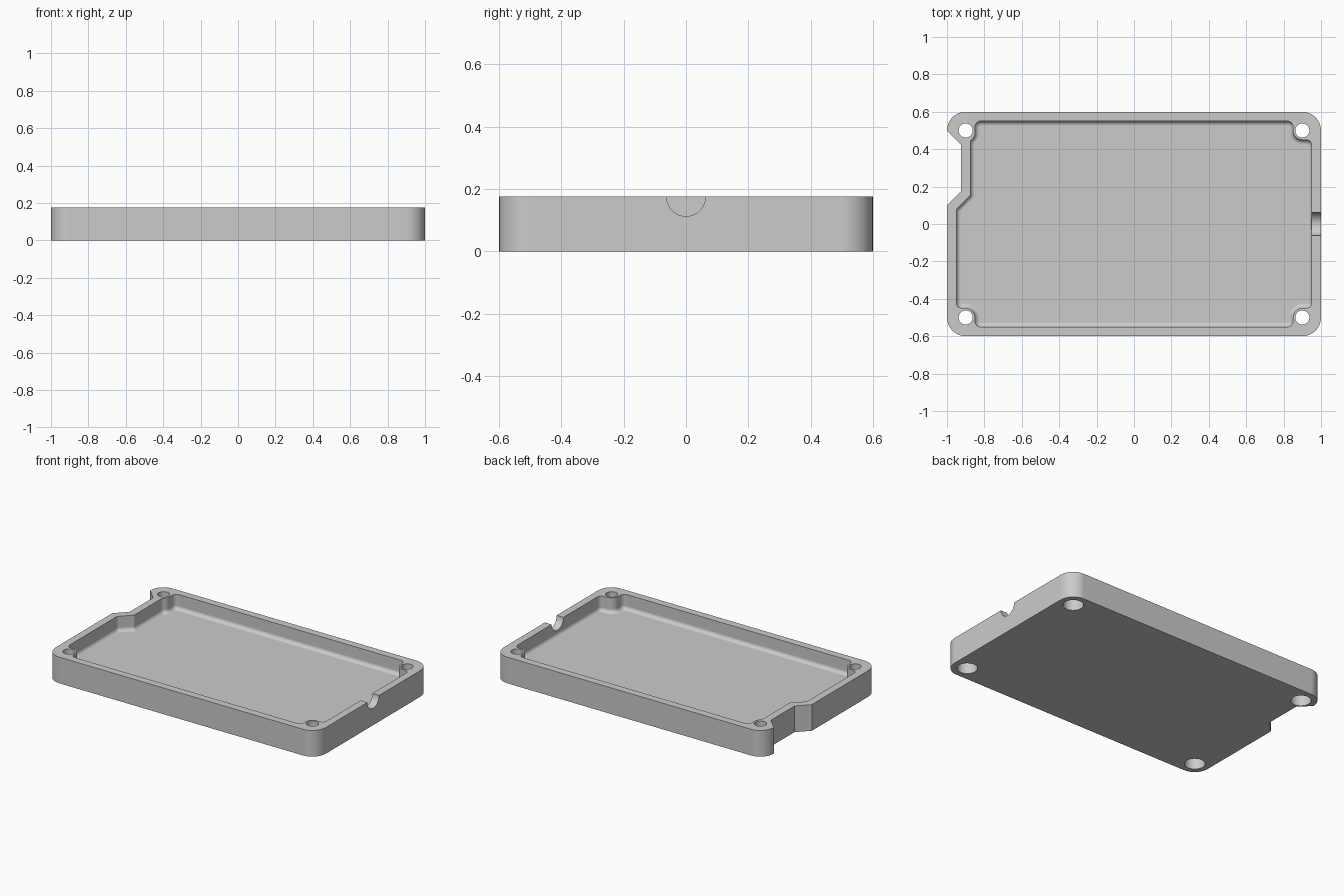
import bpy, bmesh, math
from mathutils import Vector

cube = bpy.data.objects.get("Cube")
if cube:
    bpy.data.objects.remove(cube)

HEIGHT, FLOOR, FILLET = 0.175, 0.075, 0.025
SEGS = 8

grey = bpy.data.materials.new("plain grey")
grey.use_nodes = True
grey.diffuse_color = (0.6, 0.6, 0.6, 1)
grey.node_tree.nodes["Principled BSDF"].inputs["Base Color"].default_value = (0.6, 0.6, 0.6, 1)


def rounded(corners, inset=0.0):
    """Round each corner (x, y, radius) of a counter-clockwise outline, moved inward by inset."""
    pts = [Vector(c[:2]) for c in corners]
    loop = []
    for i, (x, y, radius) in enumerate(corners):
        p = pts[i]
        a = (p - pts[i - 1]).normalized()
        b = (pts[(i + 1) % len(pts)] - p).normalized()
        turn = math.atan2(a.x * b.y - a.y * b.x, a.dot(b))
        side = 1 if turn > 0 else -1
        na, nb = Vector((-a.y, a.x)), Vector((-b.y, b.x))
        miter = (na + nb) / (1 + na.dot(nb))
        if radius == 0:
            loop.append(p + miter * inset)
            continue
        # the arc centre stays put while the radius absorbs the inset
        centre = p + miter * radius * side
        r = radius - side * inset
        start = math.atan2(-na.y * side, -na.x * side)
        for k in range(SEGS + 1):
            t = start + turn * k / SEGS
            loop.append(centre + r * Vector((math.cos(t), math.sin(t))))
    return loop


def solid(name, rings):
    """Closed solid from stacked (outline, z) rings."""
    bm = bmesh.new()
    loops = [[bm.verts.new((p.x, p.y, z)) for p in ring] for ring, z in rings]
    for lo, hi in zip(loops, loops[1:]):
        for i in range(len(lo)):
            j = (i + 1) % len(lo)
            bm.faces.new((lo[i], lo[j], hi[j], hi[i]))
    bm.faces.new(loops[0][::-1])
    bm.faces.new(loops[-1])
    bmesh.ops.remove_doubles(bm, verts=bm.verts, dist=1e-5)
    bmesh.ops.recalc_face_normals(bm, faces=bm.faces)
    mesh = bpy.data.meshes.new(name)
    bm.to_mesh(mesh)
    bm.free()
    mesh.materials.append(grey)
    obj = bpy.data.objects.new(name, mesh)
    bpy.context.collection.objects.link(obj)
    return obj


def cylinder(name, radius, depth, location, rotation=(0, 0, 0)):
    bpy.ops.mesh.primitive_cylinder_add(vertices=48, radius=radius, depth=depth,
                                        location=location, rotation=rotation)
    obj = bpy.context.object
    obj.name = name
    obj.data.materials.append(grey)
    return obj


# Outer body with rounded corners and a recess in the right-hand wall
body = [(-1, -0.6, 0.1), (1, -0.6, 0.1), (1, 0.6, 0.1), (-1, 0.6, 0.1),
        (-1, 0.499, 0), (-0.925, 0.425, 0), (-0.925, 0.175, 0), (-1, 0.1, 0)]
outline = rounded(body)
tray = solid("tray", [(outline, 0), (outline, HEIGHT)])

# Cavity that steps around the corner screw bosses and the side recess
IN, BOSS = 0.03, 0.05
cavity = [(-0.85, -0.55, IN), (0.85, -0.55, IN), (0.85, -0.45, BOSS), (0.95, -0.45, IN),
          (0.95, 0.45, IN), (0.85, 0.45, BOSS), (0.85, 0.55, IN), (-0.85, 0.55, IN),
          (-0.85, 0.47, 0.04), (-0.875, 0.445, IN), (-0.875, 0.154, 0.01),
          (-0.95, 0.079, IN), (-0.95, -0.45, IN), (-0.85, -0.45, BOSS)]
rings = []
for k in range(SEGS + 1):
    t = math.pi / 2 * (1 - k / SEGS)
    rings.append((rounded(cavity, FILLET * (1 - math.cos(t))),
                  FLOOR + FILLET * (1 - math.sin(t))))
rings.append((rounded(cavity), HEIGHT + 0.05))
cutters = [solid("cavity_cutter", rings)]

# Screw holes, each with a wide head recess from below
HEAD_DEPTH = 0.073
for x in (-0.9, 0.9):
    for y in (-0.5, 0.5):
        cutters.append(cylinder("screw_hole_cutter", 0.0375, 1, (x, y, 0)))
        cutters.append(cylinder("screw_head_cutter", 0.0625, 2 * HEAD_DEPTH, (x, y, 0)))

# Half-round cable notch
cutters.append(cylinder("cable_notch_cutter", 0.0625, 0.14, (0.99, 0, HEIGHT),
                        (0, math.pi / 2, 0)))

bpy.ops.object.select_all(action='DESELECT')
bpy.context.view_layer.objects.active = tray
tray.select_set(True)
for cutter in cutters:
    mod = tray.modifiers.new("cut", 'BOOLEAN')
    mod.operation = 'DIFFERENCE'
    mod.solver = 'EXACT'
    mod.object = cutter
    bpy.ops.object.modifier_apply(modifier=mod.name)
for cutter in cutters:
    bpy.data.objects.remove(cutter)

# Smooth the curved walls while the large faces stay flat
bpy.ops.object.shade_smooth_by_angle(angle=math.radians(30))
weighted = tray.modifiers.new("flat_faces", 'WEIGHTED_NORMAL')
weighted.keep_sharp = True
